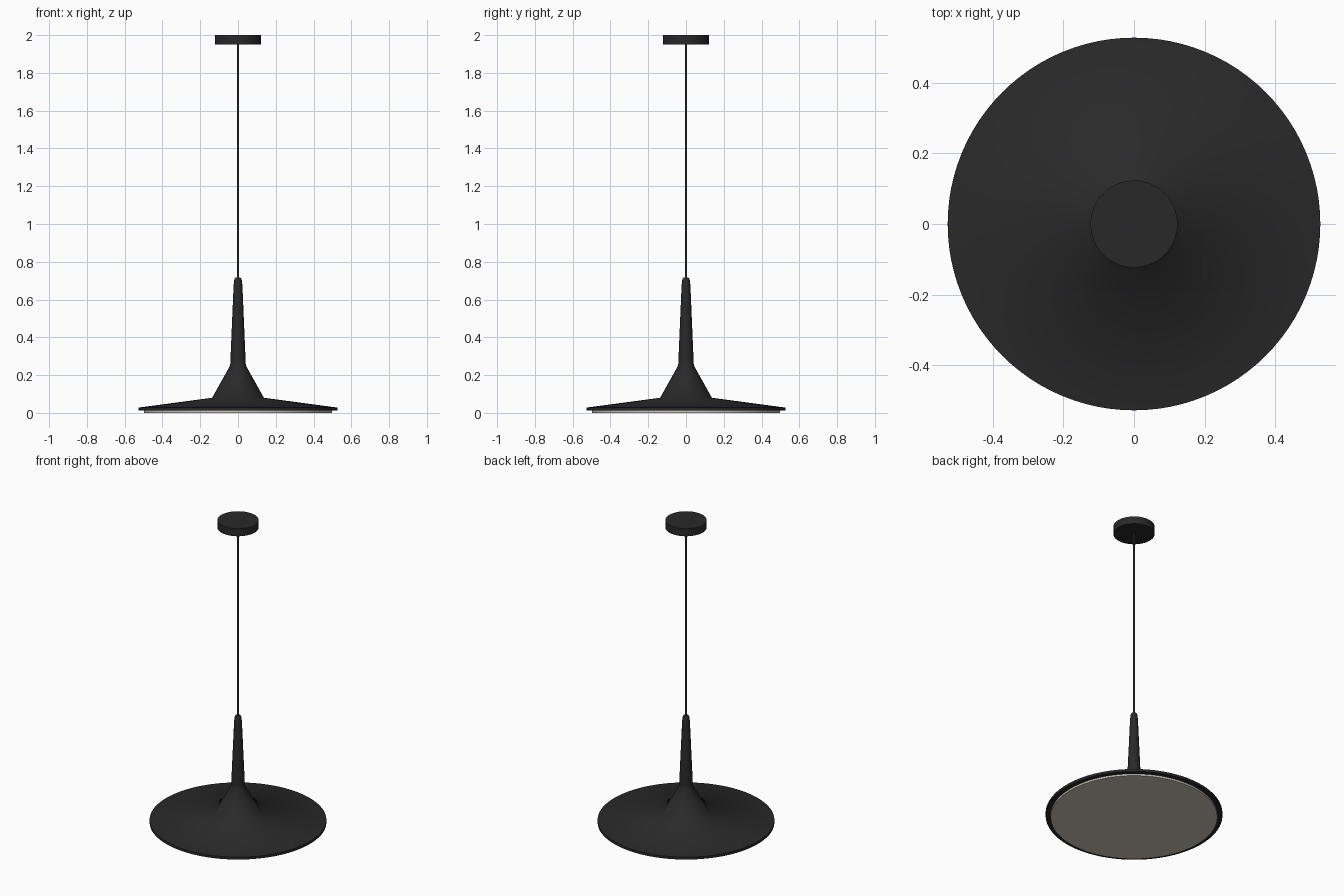
import bpy, bmesh, math

if "Cube" in bpy.data.objects:
    bpy.data.objects.remove(bpy.data.objects["Cube"])

SEGMENTS = 96


def material(name, color):
    mat = bpy.data.materials.new(name)
    mat.diffuse_color = color
    mat.use_nodes = True
    mat.node_tree.nodes["Principled BSDF"].inputs["Base Color"].default_value = mat.diffuse_color
    return mat


def lathe(name, profile, mat, angle=60, segments=SEGMENTS):
    """Closed surface of revolution from (radius, z) points, bottom to top."""
    bm = bmesh.new()
    rings = []
    for r, z in profile:
        rings.append([bm.verts.new((r * math.cos(2 * math.pi * i / segments),
                                    r * math.sin(2 * math.pi * i / segments), z))
                      for i in range(segments)])
    for lower, upper in zip(rings, rings[1:]):
        for i in range(segments):
            j = (i + 1) % segments
            bm.faces.new((lower[i], lower[j], upper[j], upper[i]))
    bm.faces.new(rings[0][::-1])
    bm.faces.new(rings[-1])
    mesh = bpy.data.meshes.new(name)
    bm.to_mesh(mesh)
    bm.free()
    mesh.materials.append(mat)
    obj = bpy.data.objects.new(name, mesh)
    bpy.context.collection.objects.link(obj)
    bpy.ops.object.select_all(action='DESELECT')
    obj.select_set(True)
    bpy.context.view_layer.objects.active = obj
    bpy.ops.object.shade_smooth_by_angle(angle=math.radians(angle))
    return obj


black = material("matte_black", (0.022, 0.022, 0.022, 1))
warm = material("warm_diffuser", (0.62, 0.56, 0.48, 1))

# Light diffuser closing the underside
lathe("diffuser", [(0.497, 0.0), (0.497, 0.015)], warm, 30)

# Wide shallow shade rising into a steep cone
lathe("shade", [(0.527, 0.012), (0.527, 0.028), (0.137, 0.08),
                (0.042, 0.25), (0.040, 0.27)], black)

# Tapered stem with a rounded tip
lathe("stem", [(0.041, 0.26), (0.024, 0.66), (0.022, 0.69), (0.019, 0.708),
               (0.014, 0.716), (0.006, 0.718)], black, 40, 48)

# Cord up to the ceiling
lathe("cord", [(0.006, 0.70), (0.006, 1.96)], black, 30, 16)

# Ceiling canopy
lathe("canopy", [(0.123, 1.95), (0.123, 2.0)], black, 30)
